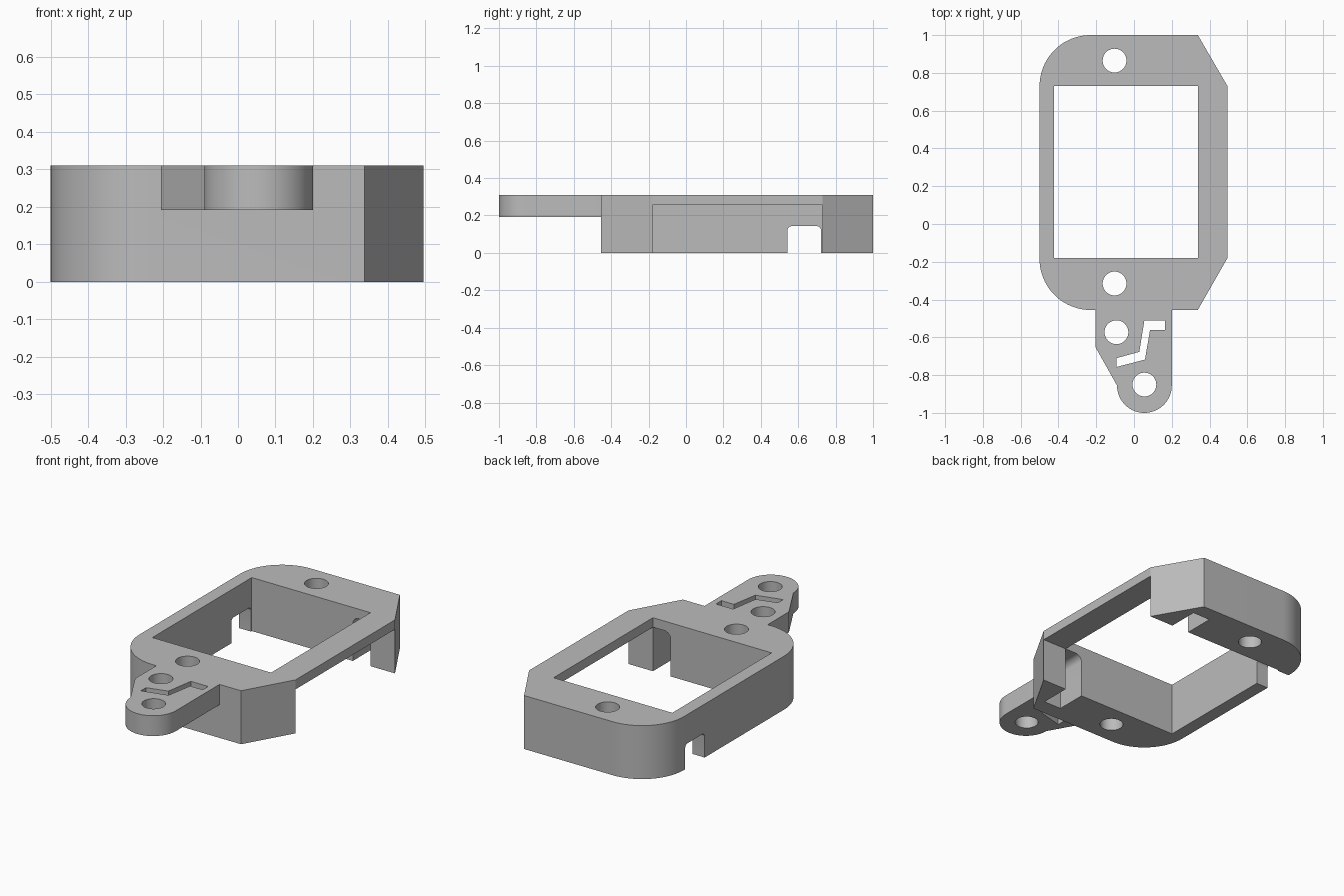
import bpy, bmesh
from math import cos, sin, pi, radians

cube = bpy.data.objects.get("Cube")
if cube:
    bpy.data.objects.remove(cube, do_unlink=True)

grey = bpy.data.materials.new("plain_grey")
grey.use_nodes = True
COLOUR = (0.5, 0.5, 0.5, 1)
grey.diffuse_color = COLOUR
grey.node_tree.nodes["Principled BSDF"].inputs["Base Color"].default_value = COLOUR

TOP, TAB_Z = 0.31, 0.192
FRONT, BACK = -0.455, 1.0
IN_L, IN_R, IN_F, IN_B = -0.423, 0.338, -0.18, 0.73
SIDE = 0.495
RAIL_Z = 0.255


def arc(cx, cy, r, a0, a1, n=20):
    step = radians(a1 - a0) / n
    return [(cx + r * cos(radians(a0) + i * step),
             cy + r * sin(radians(a0) + i * step)) for i in range(n + 1)]


def prism(name, outline, lo, hi, axis="z"):
    """Extrude an outline along an axis; the outline holds the other two axes."""
    place = {"z": lambda a, b, t: (a, b, t),
             "y": lambda a, b, t: (a, t, b),
             "x": lambda a, b, t: (t, a, b)}[axis]
    bm = bmesh.new()
    face = bm.faces.new([bm.verts.new(place(a, b, lo)) for a, b in outline])
    new = bmesh.ops.extrude_face_region(bm, geom=[face])["geom"]
    shift = place(0, 0, hi - lo)
    bmesh.ops.translate(bm, vec=shift,
                        verts=[v for v in new if isinstance(v, bmesh.types.BMVert)])
    bmesh.ops.recalc_face_normals(bm, faces=bm.faces)
    mesh = bpy.data.meshes.new(name)
    bm.to_mesh(mesh)
    bm.free()
    mesh.materials.append(grey)
    obj = bpy.data.objects.new(name, mesh)
    bpy.context.collection.objects.link(obj)
    return obj


def combine(target, tool, operation="DIFFERENCE"):
    """Boolean the tool into the target, then discard the tool."""
    mod = target.modifiers.new("cut", "BOOLEAN")
    mod.operation, mod.object, mod.solver = operation, tool, "EXACT"
    bpy.ops.object.select_all(action="DESELECT")
    bpy.context.view_layer.objects.active = target
    target.select_set(True)
    bpy.ops.object.modifier_apply(modifier=mod.name)
    bpy.data.objects.remove(tool, do_unlink=True)


def rect(a0, a1, b0, b1):
    return [(a0, b0), (a1, b0), (a1, b1), (a0, b1)]


# Frame: rounded on the left, chamfered on the right
R = 0.27
frame = prism("mounting_frame",
              arc(-0.5 + R, BACK - R, R, 90, 180)
              + arc(-0.5 + R, FRONT + R, R, 180, 270)
              + [(IN_R, FRONT), (SIDE, IN_F), (SIDE, IN_B), (IN_R, BACK)], 0, TOP)

# Thin tab at the front with a rounded tip
tab = prism("front_tab",
            [(0.2, FRONT + 0.05), (-0.205, FRONT + 0.05), (-0.205, -0.65)]
            + arc(0.055, -0.855, 0.145, 180, 360, 32), TAB_Z, TOP)
combine(frame, tab, "UNION")

# Central window
combine(frame, prism("window_cutter", rect(IN_L, IN_R, IN_F, IN_B), -0.1, 0.5))

# Open right side below the thin rail
combine(frame, prism("side_cutter", rect(IN_F, IN_B, -0.1, RAIL_Z), IN_R - 0.05, 0.6, "x"))

# Blind pockets in the end blocks beside the open side, rounded at the top
r = 0.04
pocket = [(IN_R, -0.1), (IN_R, RAIL_Z)] + arc(0.225 + r, RAIL_Z - r, r, 90, 180, 8) + [(0.225, -0.1)]
for lo, hi in ((IN_F - 0.18, IN_F + 0.05), (IN_B - 0.05, IN_B + 0.18)):
    combine(frame, prism("pocket_cutter", pocket, lo, hi, "y"))

# Cable notch through the left wall
r = 0.022
notch = ([(0.722, -0.1)] + arc(0.722 - r, 0.143 - r, r, 0, 90, 6)
         + arc(0.543 + r, 0.143 - r, r, 90, 180, 6) + [(0.543, -0.1)])
combine(frame, prism("notch_cutter", notch, -0.6, IN_L + 0.05, "x"))

# Screw holes
for x, y in ((-0.103, 0.865), (-0.103, -0.315), (-0.093, -0.573), (0.055, -0.85)):
    combine(frame, prism("hole_cutter", arc(x, y, 0.063, 0, 360, 40)[:-1], -0.1, 0.5))

# Crooked slot in the tab
slot = [(0.055, -0.51), (0.165, -0.51), (0.165, -0.56), (0.085, -0.56),
        (0.058, -0.718), (-0.093, -0.757), (-0.093, -0.71), (0.028, -0.677)]
combine(frame, prism("slot_cutter", slot, -0.1, 0.5))

bpy.ops.object.shade_smooth_by_angle(angle=radians(25))
